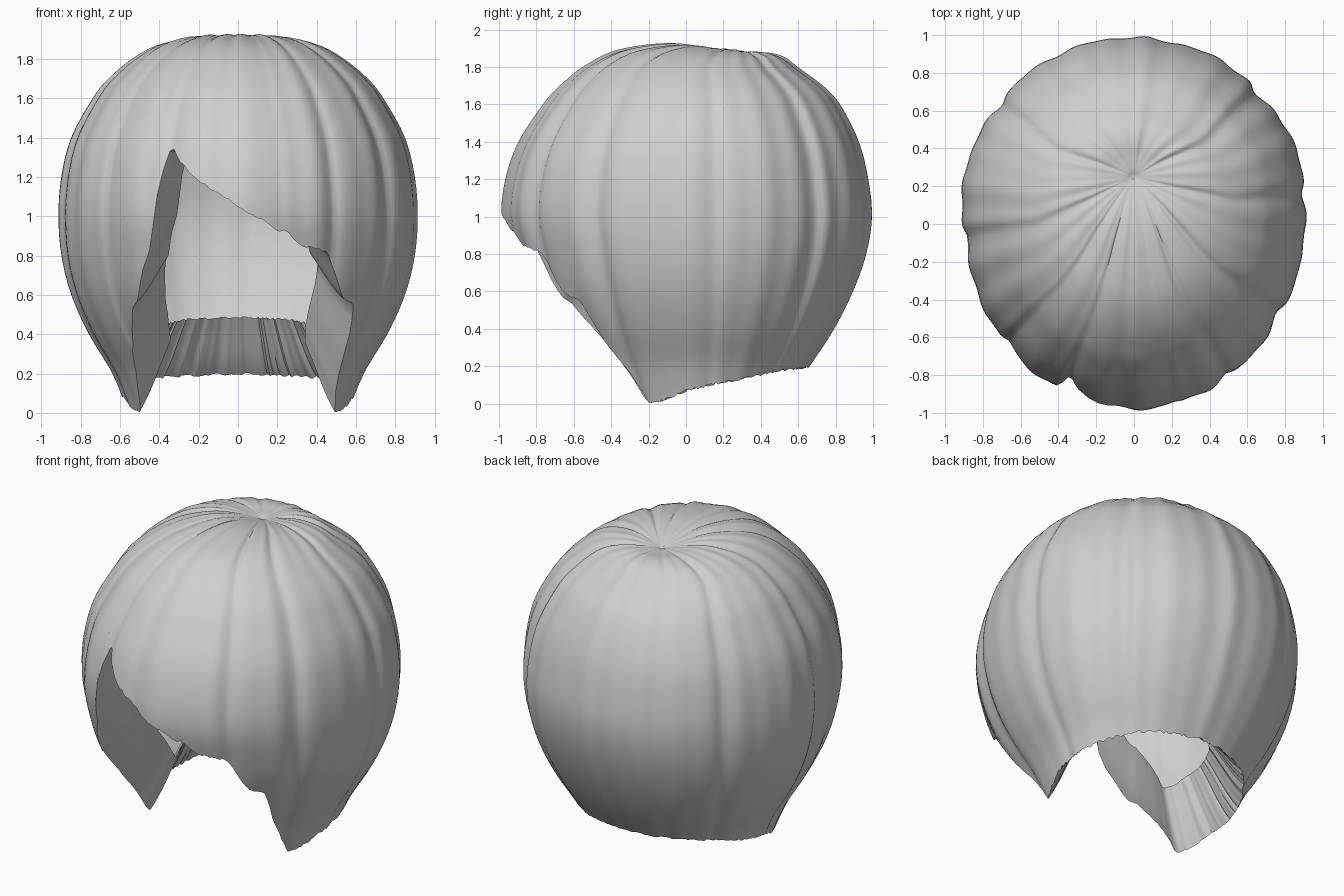
import bpy, bmesh, math, random
from mathutils import Vector

if "Cube" in bpy.data.objects:
    bpy.data.objects.remove(bpy.data.objects["Cube"], do_unlink=True)
random.seed(4)

COLS, ROWS, LIP = 240, 44, 6
MID_Y = 0.08

# Levels from the crown down: height, half width, front y, back y
LEVELS = [(1.86, 0, .25, .25), (1.885, .12, .1, .34), (1.9, .25, -.1, .43),
          (1.87, .41, -.37, .52), (1.8, .54, -.54, .6), (1.7, .66, -.67, .73),
          (1.6, .74, -.76, .82), (1.4, .85, -.89, .92), (1.2, .9, -.96, .97),
          (1.0, .915, -.98, .99), (.8, .9, -.93, .96), (.6, .85, -.86, .89),
          (.4, .76, -.75, .79), (.2, .64, -.62, .66), (0, .56, -.5, .52)]

# Hem height around the head: degrees from the front towards the left, height
HEM = [(-180, .2), (-140, .18), (-114, .14), (-84, .09), (-68, .02), (-62, 0),
       (-50, .3), (-40, .54), (-37, .58), (-29.5, .85), (-26, 1.2), (-23.5, 1.37),
       (-19.5, 1.28), (-12.8, 1.18), (0, 1.05), (14, .92), (15.5, .94),
       (19.5, .86), (31, .81), (36, .66), (40, .57), (45, .55), (50, .3),
       (62, 0), (68, .02), (84, .09), (114, .14), (140, .18), (180, .2)]

# Grooves between locks: degrees, depth, width in degrees
GROOVES = [(-82, .03, 5), (-48, .022, 3), (-24, .025, 3), (14, .01, 3), (33, .018, 3),
           (58, .02, 4), (95, .025, 5), (134, .035, 5), (-128, .025, 5), (172, .01, 5)]


def lerp_table(table, x):
    for a, b in zip(table, table[1:]):
        if x <= b[0]:
            t = (x - a[0]) / (b[0] - a[0])
            return a[1] + (b[1] - a[1]) * t
    return table[-1][1]


def level(u):
    # Smooth interpolation between neighbouring levels
    i = min(int(u), len(LEVELS) - 2)
    t = u - i
    p = [LEVELS[max(0, min(len(LEVELS) - 1, i + k))] for k in (-1, 0, 1, 2)]
    return [b + .5 * t * (c - a + t * (2 * a - 5 * b + 4 * c - d + t * (3 * (b - c) + d - a)))
            for a, b, c, d in zip(*p)]


def level_index(z):
    # Level number at a height below the crown
    for i in range(3, len(LEVELS) - 1):
        hi, lo = LEVELS[i][0], LEVELS[i + 1][0]
        if z >= lo:
            return i + (hi - z) / (hi - lo)
    return len(LEVELS) - 1


def lock_relief(deg, u):
    strength = min(1, u / 3) * (1 - .45 * max(0, u - 8) / 6)
    d = .005 * math.sin(math.radians(deg * 17)) + .004 * math.sin(math.radians(deg * 29 + 40))
    for centre, depth, width in GROOVES:
        gap = (deg - centre + 180) % 360 - 180
        # Each lock overlaps the next one, so one flank is steeper
        spread = width * (.5 if gap * centre > 0 else 1.3)
        d -= depth * math.exp(-(gap / spread) ** 2)
    return 1 + d * strength


def shell_point(deg, u):
    z, w, front, back = level(u)
    a = math.radians(deg)
    s, c = math.sin(a), math.cos(a)
    mid = MID_Y + (.25 - MID_Y) * max(0, 1 - u / 4)
    reach = mid - front if c > 0 else back - mid
    r = lock_relief(deg, u)
    fade = math.exp(-((u - 2) / 1.6) ** 2) * min(1, u)
    return Vector((w * s * r, mid - reach * c * r, z + .025 * c * fade + .6 * (r - 1) * fade))


# Hair: outer shell from crown to hem, then a lip folded inwards
bm = bmesh.new()
crown = bm.verts.new((0, .25, 1.85))
columns = []
for j in range(COLS):
    deg = -180 + 360 * j / COLS
    hem = max(0, lerp_table(HEM, deg) + random.uniform(-.007, .007))
    end = level_index(hem)
    col = [bm.verts.new(shell_point(deg, end * i / ROWS)) for i in range(1, ROWS + 1)]
    rim = col[-1].co
    centre = Vector((0, 0, 1.13))
    inner = centre + (rim - centre) * .69
    inner.z += .15 * max(0, math.cos(math.radians(deg))) ** 4
    for i in range(1, LIP + 1):
        t = i / LIP
        p = rim.lerp(inner, t)
        p.z -= .03 * math.sin(math.pi * t) * (1 - t)
        col.append(bm.verts.new(p))
    columns.append(col)

for a, b in zip(columns, columns[1:] + columns[:1]):
    bm.faces.new((crown, a[0], b[0]))
    for i in range(len(a) - 1):
        bm.faces.new((a[i], a[i + 1], b[i + 1], b[i]))
bmesh.ops.recalc_face_normals(bm, faces=bm.faces)

mesh = bpy.data.meshes.new("bob_hair")
bm.to_mesh(mesh)
bm.free()
hair = bpy.data.objects.new("bob_hair", mesh)
bpy.context.collection.objects.link(hair)

# Plain grey colour
grey = bpy.data.materials.new("light_grey")
grey.use_nodes = True
grey.diffuse_color = (.62, .62, .62, 1)
grey.node_tree.nodes["Principled BSDF"].inputs["Base Color"].default_value = (.62, .62, .62, 1)
mesh.materials.append(grey)

bpy.ops.object.select_all(action="DESELECT")
hair.select_set(True)
bpy.context.view_layer.objects.active = hair
bpy.ops.object.shade_smooth_by_angle(angle=math.radians(50))
